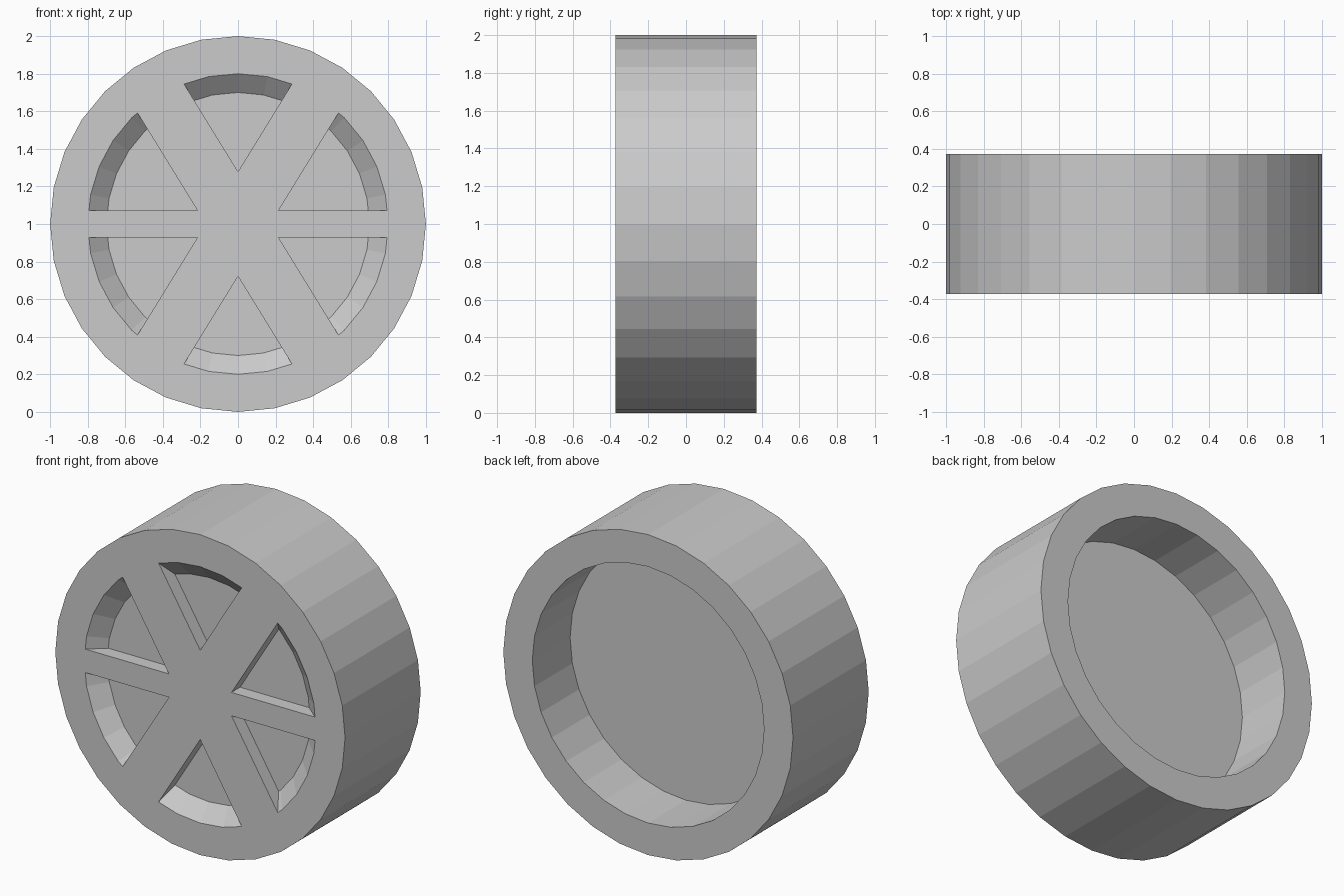
import bpy, math

SIDES = 32
HALF = 0.373           # half the wheel width
POCKET = 0.085         # depth of the front pockets
if "Cube" in bpy.data.objects:
    bpy.data.objects.remove(bpy.data.objects["Cube"], do_unlink=True)

grey = bpy.data.materials.new("light_grey")
grey.use_nodes = True
colour = (0.6, 0.6, 0.6, 1)
grey.diffuse_color = colour
grey.node_tree.nodes["Principled BSDF"].inputs["Base Color"].default_value = colour


def drum(name, front_radius, back_radius, front_y, back_y):
    """Round section along y, with flat facets."""
    bpy.ops.mesh.primitive_cone_add(
        vertices=SIDES, radius1=front_radius, radius2=back_radius,
        depth=back_y - front_y, location=(0, (front_y + back_y) / 2, 1),
        rotation=(-math.pi / 2, 0, 0))
    obj = bpy.context.object
    obj.name = name
    obj.data.materials.append(grey)
    return obj


def bar(name, width, angle):
    """Spoke through the centre, turned about y."""
    bpy.ops.mesh.primitive_cube_add(size=1, location=(0, -HALF, 1),
                                    rotation=(0, -angle, 0))
    obj = bpy.context.object
    obj.name = name
    obj.scale = (3, 1, width)
    obj.data.materials.append(grey)
    return obj


def cut(target, cutter):
    """Subtract the cutter and discard it."""
    bpy.context.view_layer.objects.active = target
    mod = target.modifiers.new("cut", 'BOOLEAN')
    mod.operation = 'DIFFERENCE'
    mod.solver = 'EXACT'
    mod.object = cutter
    bpy.ops.object.modifier_apply(modifier=mod.name)
    bpy.data.objects.remove(cutter, do_unlink=True)


# Wheel body with a deep round recess at the back
wheel = drum("wheel", 1, 1, -HALF, HALF)
cut(wheel, drum("back_recess", 0.8, 0.8, 0, 2 * HALF))

# Tapered front dish, less three crossing spokes, leaves six pockets
pockets = drum("front_pockets", 0.9, 0.7, -HALF - POCKET, -HALF + POCKET)
for label, width, degrees in (("level", 0.146, 0), ("rising", 0.292, 58.4),
                              ("falling", 0.292, -58.4)):
    cut(pockets, bar(label + "_spoke", width, math.radians(degrees)))
cut(wheel, pockets)
